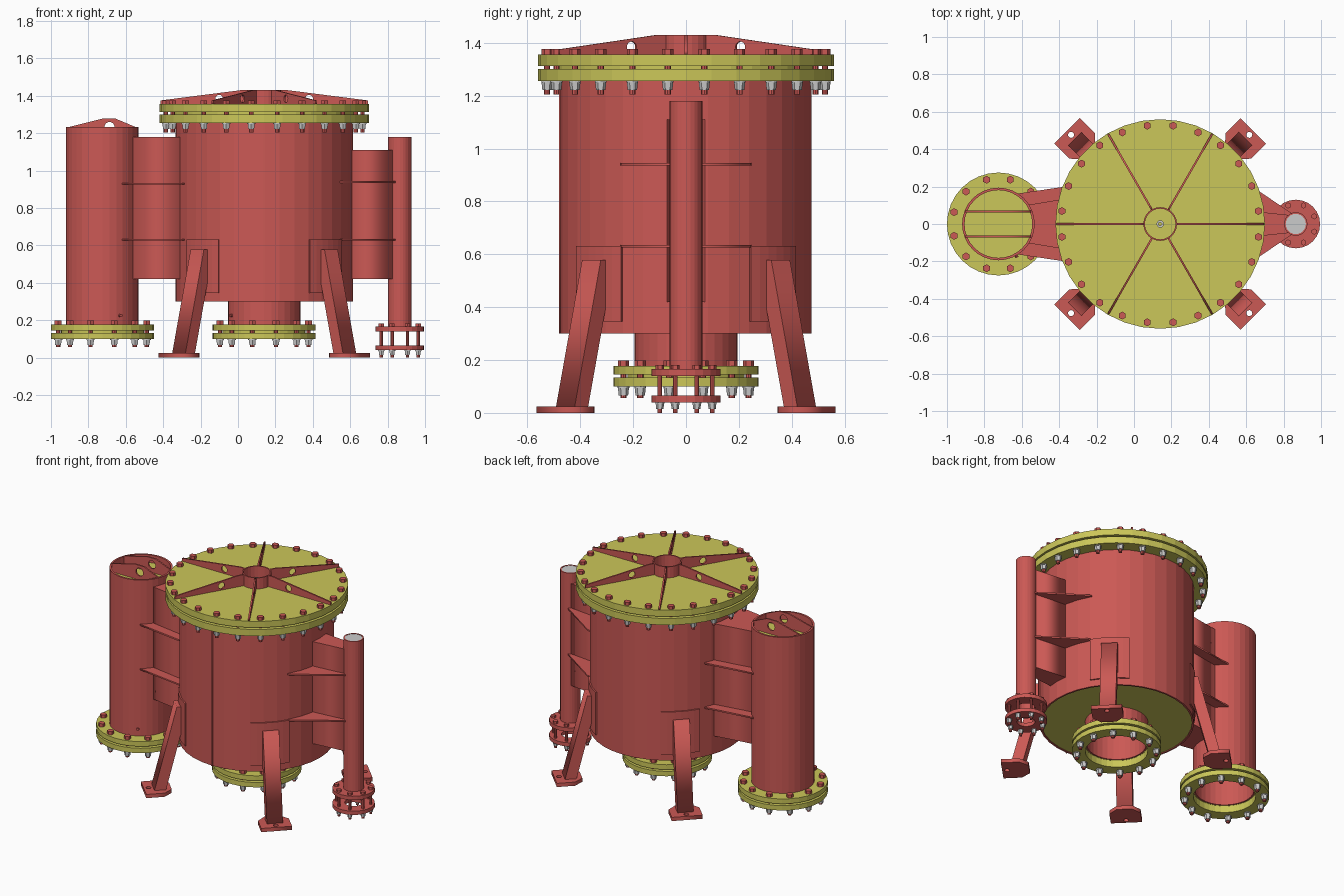
import bpy, bmesh
from math import sin, cos, pi, radians
from mathutils import Matrix, Vector

if "Cube" in bpy.data.objects:
    bpy.data.objects.remove(bpy.data.objects["Cube"])


def material(name, rgb):
    m = bpy.data.materials.new(name)
    m.diffuse_color = (*rgb, 1)
    m.use_nodes = True
    m.node_tree.nodes["Principled BSDF"].inputs["Base Color"].default_value = m.diffuse_color
    return m


RED = material("red_paint", (0.60, 0.10, 0.09))
YELLOW = material("yellow_paint", (0.60, 0.57, 0.10))
GREY = None
CX, LX, RX = 0.14, -0.725, 0.865      # axes of vessel, left pipe, right pipe
BODY_R = 0.475


def add(name, mesh, mat):
    ob = bpy.data.objects.new(name, mesh)
    bpy.context.collection.objects.link(ob)
    if mat:
        mesh.materials.clear()
        mesh.materials.append(mat)
    return ob


def finish(name, bm, mat):
    bmesh.ops.recalc_face_normals(bm, faces=bm.faces)
    me = bpy.data.meshes.new(name)
    bm.to_mesh(me)
    bm.free()
    return add(name, me, mat)


def cyl(bm, x, y, z0, z1, r, n=6, r2=None):
    bmesh.ops.create_cone(bm, cap_ends=True, segments=n, radius1=r if r2 is None else r2, radius2=r,
                          depth=z1 - z0, matrix=Matrix.Translation((x, y, (z0 + z1) / 2)))


def disc(name, x, r, z0, z1, mat, n=36, y=0):
    bm = bmesh.new()
    cyl(bm, x, y, z0, z1, r, n)
    return finish(name, bm, mat)


def tube(name, x, ri, ro, z0, z1, mat, n=36, a0=0, a1=360):
    """Hollow cylinder, or a curved plate when the angles span less than a turn."""
    bm = bmesh.new()
    full = a1 - a0 == 360
    rows = []
    for i in range(n if full else n + 1):
        a = radians(a0 + (a1 - a0) * i / n)
        rows.append([bm.verts.new((x + r * cos(a), r * sin(a), z))
                     for r, z in ((ri, z0), (ro, z0), (ro, z1), (ri, z1))])
    for i in range(n):
        p, q = rows[i], rows[(i + 1) % len(rows)]
        for k in range(4):
            bm.faces.new((p[k], q[k], q[(k + 1) % 4], p[(k + 1) % 4]))
    if not full:
        bm.faces.new(rows[0])
        bm.faces.new(rows[-1])
    return finish(name, bm, mat)


def circle(u, v, r, n=16):
    return [(u + r * cos(2 * pi * i / n), v + r * sin(2 * pi * i / n)) for i in range(n)]


def plate(name, outlines, thick, matrix, mat):
    """Flat plate from an outline plus optional hole outlines, centred on its plane."""
    cu = bpy.data.curves.new(name, 'CURVE')
    cu.dimensions = '2D'
    cu.fill_mode = 'BOTH'
    cu.extrude = thick / 2
    for pts in outlines:
        s = cu.splines.new('POLY')
        s.points.add(len(pts) - 1)
        for p, (u, v) in zip(s.points, pts):
            p.co = (u, v, 0, 1)
        s.use_cyclic_u = True
    tmp = bpy.data.objects.new(name + "_outline", cu)
    bpy.context.collection.objects.link(tmp)
    dg = bpy.context.evaluated_depsgraph_get()
    me = bpy.data.meshes.new_from_object(tmp.evaluated_get(dg))
    bpy.data.objects.remove(tmp)
    me.transform(matrix)
    bm = bmesh.new()
    bm.from_mesh(me)
    bmesh.ops.remove_doubles(bm, verts=bm.verts, dist=1e-5)
    return finish(name, bm, mat)


def flat(z):
    return Matrix.Translation((0, 0, z))


def upright(x, y, deg):
    return Matrix.Translation((x, y, 0)) @ Matrix.Rotation(radians(deg), 4, 'Z') @ Matrix.Rotation(pi / 2, 4, 'X')


def bolts(name, x, ring, count, top, bottom, tip, size):
    """Ring of hex bolts: red heads and shanks, grey washers and nuts."""
    red, grey = bmesh.new(), bmesh.new()
    for i in range(count):
        a = 2 * pi * (i + 0.5) / count
        px, py = x + ring * cos(a), ring * sin(a)
        cyl(red, px, py, top, top + size, size)
        cyl(red, px, py, tip, top, size * 0.55, 8)
        cyl(grey, px, py, bottom - size * 0.25, bottom, size * 1.05, 12)
        cyl(grey, px, py, bottom - size * 1.6, bottom - size * 0.25, size, 6, size * 0.85)
    finish(name + "_bolts", red, RED)
    finish(name + "_nuts", grey, GREY)


# Main vessel shell, bottom plate, front seam
tube("vessel_shell", CX, BODY_R - 0.012, BODY_R, 0.30, 1.29, RED)
tube("vessel_bottom", CX, 0.19, BODY_R - 0.005, 0.305, 0.32, YELLOW)
plate("vessel_seam", [[(-0.005, 0.30), (0.005, 0.30), (0.005, 1.255), (-0.005, 1.255)]],
      0.012, upright(CX, -BODY_R, 0), RED)

# Top flange and lid
tube("vessel_flange", CX, BODY_R - 0.005, 0.56, 1.255, 1.30, YELLOW)
disc("lid_gasket", CX, 0.50, 1.30, 1.312, YELLOW)
disc("lid", CX, 0.56, 1.312, 1.355, YELLOW)
bolts("lid", CX, 0.53, 24, 1.355, 1.255, 1.205, 0.021)
tube("lid_hub", CX, 0.082, 0.09, 1.355, 1.43, RED, 24)
tube("lid_center_nut", CX, 0.009, 0.02, 1.355, 1.385, GREY, 12)
for i in range(6):
    plate("lid_rib", [[(0.088, 1.355), (0.555, 1.355), (0.555, 1.375), (0.125, 1.43), (0.088, 1.43)],
                      circle(0.24, 1.384, 0.021)], 0.01, upright(CX, 0, 60 * i), RED)

# Bottom nozzle and left pipe with their flange pairs
for name, x, top in (("bottom_nozzle", CX, 0.32), ("left_pipe", LX, 1.232)):
    tube(name, x, 0.181, 0.194, 0.147, top, RED, 32)
    tube(name + "_upper_flange", x, 0.19, 0.275, 0.145, 0.178, YELLOW, 32)
    tube(name + "_gasket", x, 0.192, 0.222, 0.133, 0.145, YELLOW, 32)
    tube(name + "_lower_flange", x, 0.192, 0.275, 0.10, 0.133, YELLOW, 32)
    bolts(name, x, 0.245, 12, 0.178, 0.10, 0.056, 0.021)

# Small drain plugs on both pipes
for x, ax, ay in ((LX, 0.095, -0.17), (CX, -0.173, -0.088)):
    bm = bmesh.new()
    d = Vector((ax, ay, 0))
    bmesh.ops.create_cone(bm, cap_ends=True, segments=10, radius1=0.009, radius2=0.009, depth=0.02,
                          matrix=Matrix.Translation((x + ax, ay, 0.225)) @ d.to_track_quat('Z', 'Y').to_matrix().to_4x4())
    finish("drain_plug", bm, RED)

# Left pipe cap and lifting ribs
disc("left_pipe_cap", LX, 0.184, 1.165, 1.18, YELLOW, 32)
for y in (-0.066, 0.066):
    plate("left_lifting_rib", [[(-0.175, 1.18), (0.175, 1.18), (0.175, 1.234), (0.07, 1.278), (0.0, 1.278),
                                (-0.175, 1.234)], circle(0.038, 1.233, 0.027)], 0.01, upright(LX, y, 0), RED)

# Right pipe with spaced flanges
tube("right_pipe", RX, 0.054, 0.0625, 0.145, 1.18, RED, 24)
disc("right_pipe_cap", RX, 0.055, 1.165, 1.178, GREY, 24)
tube("right_upper_flange", RX, 0.055, 0.13, 0.14, 0.166, RED, 24)
tube("right_lower_flange", RX, 0.055, 0.13, 0.04, 0.065, RED, 24)
bolts("right_flange", RX, 0.107, 8, 0.166, 0.04, 0.0, 0.016)

# Ducts joining the pipes to the vessel
half = [(-0.31, 0.145), (-0.562, 0.103), (-0.542, 0.05)]
plate("left_duct", [half + [(x, -y) for x, y in reversed(half)]], 0.76, flat(0.80), RED)
half = [(0.60, 0.072), (0.83, 0.048), (0.81, 0.02)]
plate("right_duct", [half + [(x, -y) for x, y in reversed(half)]], 0.69, flat(0.765), RED)

# Horizontal stiffeners beside the ducts
for s in (-1, 1):
    for z in (0.63, 0.93):
        pts = [(-0.62, 0.163), (-0.285, 0.212), (-0.29, 0.12), (-0.552, 0.085), (-0.58, 0.125)]
        plate("left_stiffener", [[(x, s * y) for x, y in pts]], 0.01, flat(z), RED)
    for z in (0.63, 0.94):
        pts = [(0.545, 0.248), (0.565, 0.245), (0.843, 0.058), (0.81, 0.03), (0.60, 0.05)]
        plate("right_stiffener", [[(x, s * y) for x, y in pts]], 0.01, flat(z), RED)

# Four legs: foot plate, slanted post, curved backing plate
for deg in (45, 135, 225, 315):
    turn = Matrix.Translation((CX, 0, 0)) @ Matrix.Rotation(radians(deg), 4, 'Z')
    side = [(0.704, 0.096), (0.59, 0.096), (0.537, 0.047)]
    plate("foot_plate", [side + [(r, -t) for r, t in reversed(side)], circle(0.674, 0, 0.016)],
          0.025, turn @ flat(0.0125), RED)
    plate("leg_post", [[(0.573, 0.025), (0.645, 0.025), (0.506, 0.578), (0.465, 0.578), (0.465, 0.455)]],
          0.10, turn @ Matrix.Rotation(pi / 2, 4, 'X'), RED)
    tube("leg_backing_plate", CX, BODY_R - 0.008, BODY_R + 0.008, 0.345, 0.632, RED, 6, deg - 14.5, deg + 14.5)
